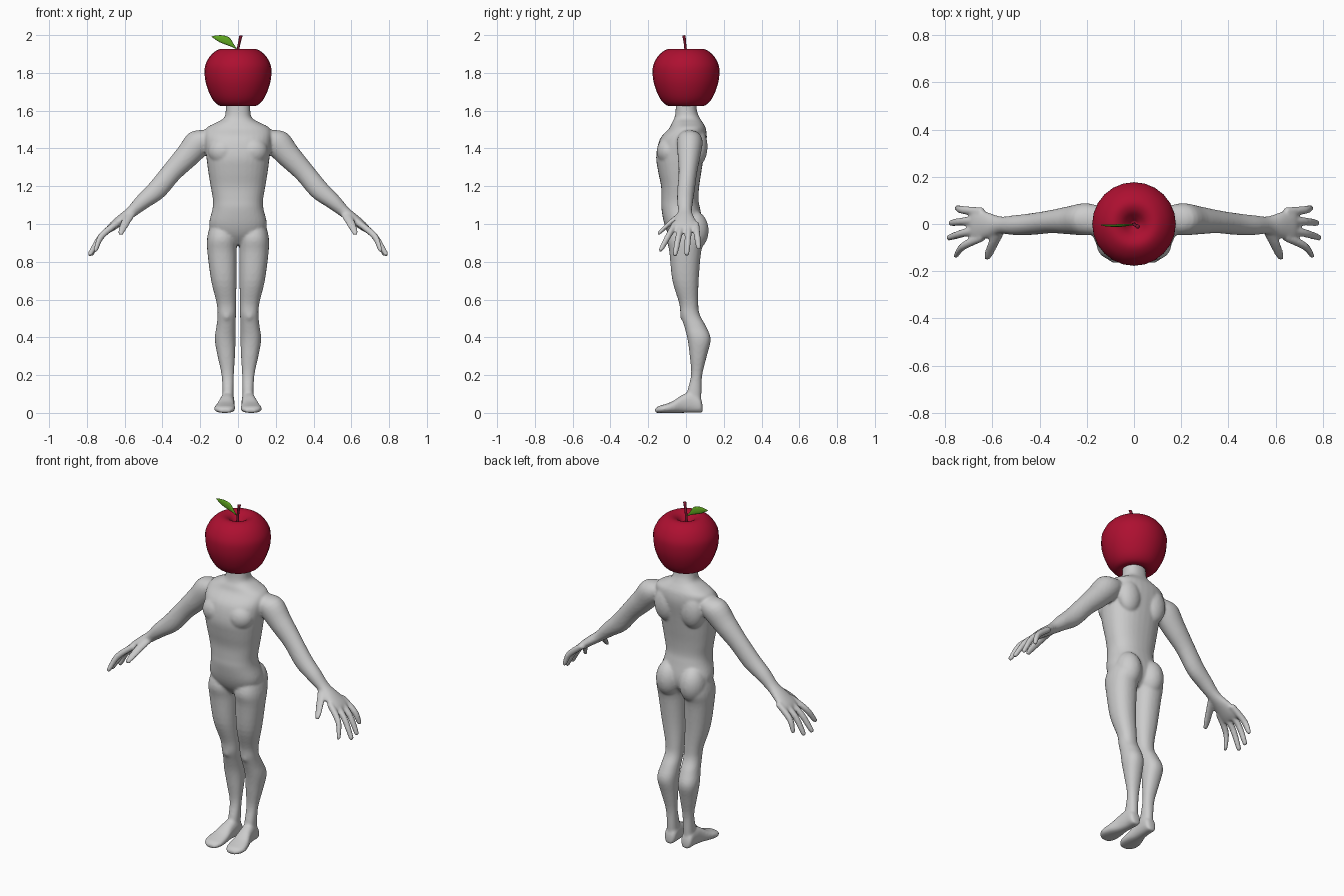
import bpy, bmesh, math
from mathutils import Vector, Matrix

X, Y, Z = Vector((1, 0, 0)), Vector((0, 1, 0)), Vector((0, 0, 1))
N = Vector((0.72, 0, 0.69))  # upper side normal of the lowered arm


def spline(rows, n=4):
    """Catmull-Rom interpolation of rows of numbers."""
    out = []
    for i in range(len(rows) - 1):
        a, b, c, d = (rows[max(0, min(len(rows) - 1, i + k))] for k in (-1, 0, 1, 2))
        for j in range(n):
            t = j / n
            out.append([0.5 * (2 * q + (r - p) * t + (2 * p - 5 * q + 4 * r - s) * t * t
                               + (3 * q - p - 3 * r + s) * t ** 3) for p, q, r, s in zip(a, b, c, d)])
    return out + [list(rows[-1])]


def loft(bm, rows, u, v, side=1, power=2.0, segs=24, floor=None):
    """Closed tube through rows of (x, y, z, radius along u, radius along v)."""
    rings = []
    for x, y, z, ru, rv in spline(rows):
        ring = []
        for k in range(segs):
            a = 2 * math.pi * k / segs
            c, s = math.cos(a), math.sin(a)
            p = Vector((x, y, z)) + u * ru * math.copysign(abs(c) ** (2 / power), c) \
                + v * rv * math.copysign(abs(s) ** (2 / power), s)
            if floor is not None:
                p.z = max(p.z, floor)
            ring.append(bm.verts.new((p.x * side, p.y, p.z)))
        rings.append(ring)
    for a, b in zip(rings, rings[1:]):
        for k in range(segs):
            bm.faces.new((a[k], a[(k + 1) % segs], b[(k + 1) % segs], b[k]))
    bm.faces.new(rings[0])
    bm.faces.new(rings[-1])


def ball(bm, loc, radii):
    bmesh.ops.create_uvsphere(bm, u_segments=24, v_segments=16, radius=1,
                              matrix=Matrix.Translation(loc) @ Matrix.Diagonal((*radii, 1)))


def finish(bm, name, color=None):
    bmesh.ops.recalc_face_normals(bm, faces=bm.faces)
    for f in bm.faces:
        f.smooth = True
    me = bpy.data.meshes.new(name)
    bm.to_mesh(me)
    bm.free()
    ob = bpy.data.objects.new(name, me)
    bpy.context.collection.objects.link(ob)
    if color:
        mat = bpy.data.materials.new(name + "_color")
        mat.diffuse_color = (*color, 1)
        me.materials.append(mat)
    return ob


body = bmesh.new()

# torso and neck: z, half width, front y, back y
torso = [(.89, .05, -.05, .04), (.94, .13, -.09, .08), (1.0, .153, -.115, .09), (1.08, .135, -.13, .075),
         (1.13, .133, -.13, .066), (1.2, .145, -.132, .07), (1.28, .158, -.148, .082), (1.36, .168, -.158, .095),
         (1.45, .178, -.138, .11), (1.505, .17, -.09, .105), (1.535, .12, -.075, .09), (1.56, .076, -.062, .074),
         (1.6, .065, -.055, .058), (1.69, .064, -.052, .052)]
loft(body, [(0, (f + b) / 2, z, w, (b - f) / 2) for z, w, f, b in torso], X, Y, power=2.3, segs=32)

# legs: z, inner x, outer x, front y, back y
leg = [(1.02, .03, .14, -.07, .08), (.93, .007, .163, -.1, .1), (.85, .007, .162, -.088, .08),
       (.7, .008, .142, -.072, .067), (.58, .01, .113, -.036, .065), (.52, .011, .108, -.029, .073),
       (.46, .012, .114, -.01, .105), (.39, .013, .123, .008, .131), (.3, .016, .108, .02, .11),
       (.2, .022, .087, .027, .086), (.11, .023, .083, .005, .082), (.03, .022, .085, -.01, .08)]
# feet: y, centre x, half width, height
foot = [(.088, .054, .015, .04), (.075, .054, .033, .08), (.03, .055, .036, .11), (-.02, .06, .04, .095),
        (-.07, .067, .051, .062), (-.115, .071, .056, .045), (-.145, .07, .046, .036), (-.164, .068, .025, .022)]
# arm and palm: x, y, z, half depth, half thickness
arm = [(.12, .015, 1.475, .05, .035), (.2, .02, 1.437, .068, .072), (.27, .016, 1.36, .06, .065),
       (.35, .01, 1.275, .049, .055), (.43, 0, 1.18, .046, .053), (.505, -.005, 1.117, .042, .042),
       (.565, -.005, 1.063, .037, .031), (.62, -.005, 1.022, .055, .027), (.67, -.004, .982, .071, .022),
       (.69, -.004, .962, .06, .013)]
# fingers: knuckle y, tip
fingers = [(.052, (.748, .066, .878)), (.017, (.773, .005, .846)),
           (-.02, (.782, -.057, .843)), (-.056, (.752, -.13, .868))]

for s in (-1, 1):
    loft(body, [((i + o) / 2, (f + b) / 2, z, (o - i) / 2, (b - f) / 2) for z, i, o, f, b in leg], X, Y, s, 2.2)
    loft(body, [(x, y, h / 2, w, h / 2) for y, x, w, h in foot], X, Z, s, 2.4, floor=0)
    loft(body, arm, Y, N, s)
    for y, (tx, ty, tz) in fingers:
        my = y + (ty - y) * .5
        loft(body, [(.64, y, 1.005, .018, .018), (.722, my, .937, .018, .018), (tx, ty, tz, .014, .014),
                    (tx + .008, ty + (ty - y) * .08, tz - .011, .006, .006)], Y, N, s, segs=12)
    # thumb
    loft(body, [(.565, -.02, 1.058, .024, .022), (.597, -.085, 1.005, .022, .021),
                (.62, -.14, .955, .016, .015), (.625, -.152, .944, .007, .006)],
         Vector((.8, .2, -.3)), N, s, segs=12)
    # buttock, shoulder blade, chest and kneecap masses
    ball(body, (s * .076, .04, .965), (.074, .08, .105))
    ball(body, (s * .085, .062, 1.41), (.07, .052, .1))
    ball(body, (s * .078, -.09, 1.385), (.08, .065, .075))
    ball(body, (s * .06, -.002, .52), (.03, .03, .04))

body = finish(body, "body")
rm = body.modifiers.new("fuse", 'REMESH')
rm.mode = 'VOXEL'
rm.voxel_size = .007
rm.use_smooth_shade = True
sm = body.modifiers.new("soften", 'SMOOTH')
sm.factor = .5
sm.iterations = 6

# apple head, lathed from a profile
profile = [(.012, 1.872), (.03, 1.893), (.055, 1.917), (.085, 1.927), (.115, 1.918), (.147, 1.89), (.17, 1.85),
           (.177, 1.81), (.172, 1.755), (.155, 1.7), (.132, 1.656), (.105, 1.63), (.075, 1.625),
           (.045, 1.64), (.012, 1.66)]
bm = bmesh.new()
loft(bm, [(0, 0, z, r, r) for r, z in profile], X, Y, segs=24)
finish(bm, "apple_head", (.42, .005, .03))

# stem
bm = bmesh.new()
loft(bm, [(0, 0, 1.865, .008, .008), (0, -.002, 1.92, .007, .007), (.007, -.006, 1.96, .007, .007),
          (.016, -.011, 1.998, .009, .009)], X, Y, segs=10)
finish(bm, "stem", (.22, .008, .03))

# leaf: thin blade standing in the x-z plane
bm = bmesh.new()
loft(bm, [(-.005, -.003, 1.925, .002, .002), (-.025, -.004, 1.943, .004, .008), (-.055, -.006, 1.968, .006, .021),
          (-.09, -.007, 1.981, .005, .02), (-.12, -.006, 1.989, .004, .01), (-.14, -.004, 1.992, .001, .001)],
     Y, Vector((.45, 0, .89)), segs=12)
finish(bm, "leaf", (.12, .4, .015))
